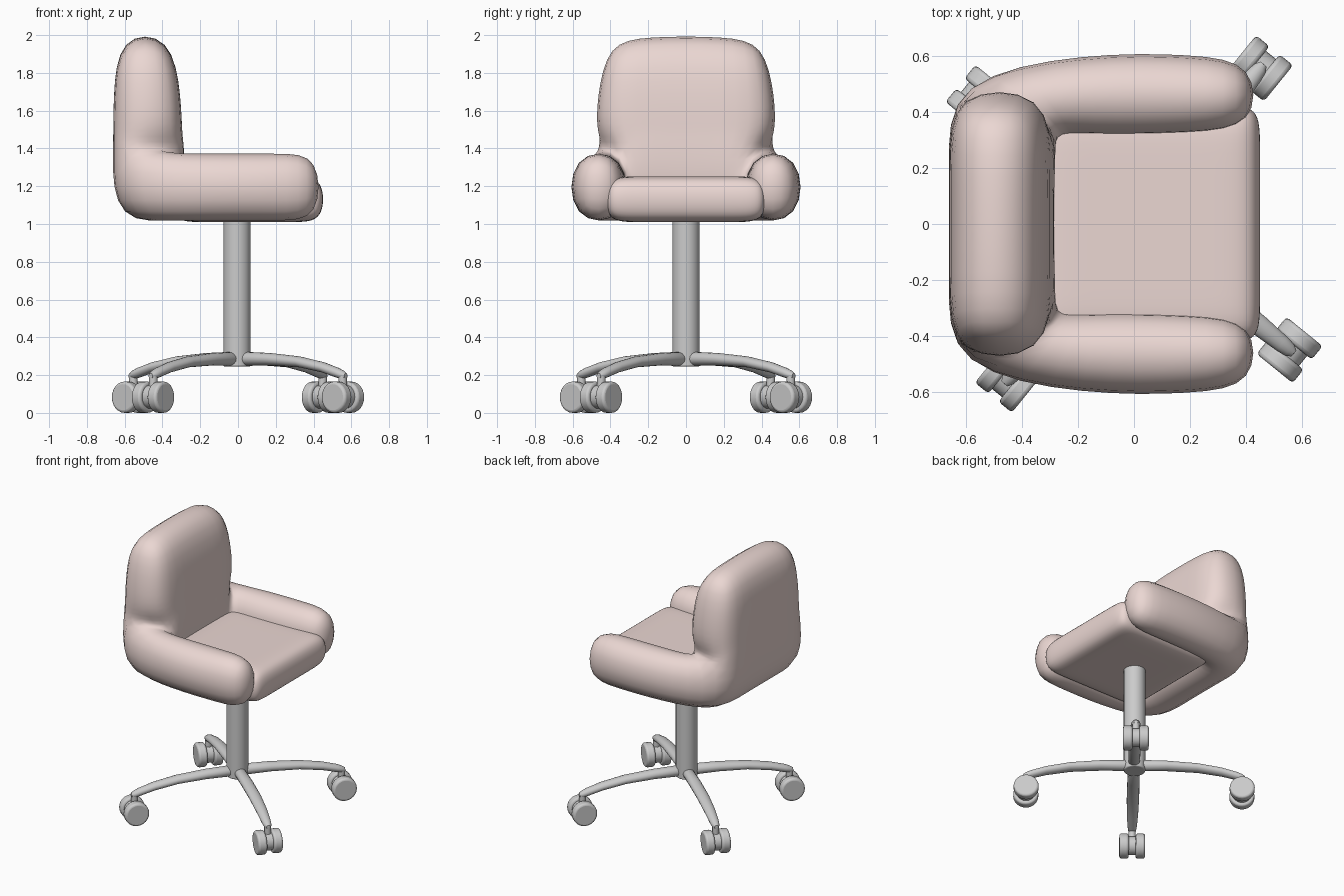
import bpy, bmesh, math
from mathutils import Matrix, Vector

if "Cube" in bpy.data.objects:
    bpy.data.objects.remove(bpy.data.objects["Cube"])

fabric = bpy.data.materials.new("upholstery")
fabric.diffuse_color = (0.83, 0.68, 0.65, 1)
fabric.use_nodes = True
fabric.node_tree.nodes["Principled BSDF"].inputs["Base Color"].default_value = fabric.diffuse_color


def finish(bm, name, subdiv=0, bevel=0, mat=None):
    bmesh.ops.recalc_face_normals(bm, faces=bm.faces)
    me = bpy.data.meshes.new(name)
    bm.to_mesh(me)
    bm.free()
    ob = bpy.data.objects.new(name, me)
    bpy.context.collection.objects.link(ob)
    if mat:
        me.materials.append(mat)
    if subdiv:
        m = ob.modifiers.new("smooth", 'SUBSURF')
        m.levels = m.render_levels = subdiv
    if bevel:
        m = ob.modifiers.new("round", 'BEVEL')
        m.width, m.segments, m.limit_method = bevel, 3, 'ANGLE'
    bpy.context.view_layer.objects.active = ob
    ob.select_set(True)
    if subdiv:
        bpy.ops.object.shade_smooth()
    else:
        bpy.ops.object.shade_smooth_by_angle(angle=math.radians(40))
    ob.select_set(False)
    return ob


def bridge(bm, a, b):
    n = len(a)
    for i in range(n):
        bm.faces.new((a[i], a[(i + 1) % n], b[(i + 1) % n], b[i]))


def cylinder(name, r, depth, matrix, bevel, sides=32):
    bm = bmesh.new()
    bmesh.ops.create_cone(bm, cap_ends=True, segments=sides, radius1=r, radius2=r,
                          depth=depth, matrix=matrix)
    return finish(bm, name, bevel=bevel)


# Shell: U-shaped arm roll, with the back pulled up from its middle
# half stations: outer x, y, inner bottom x, y, inner top x, y
half = [(.445, .585, .445, .335, .445, .335),
        (.21, .62, .21, .305, .21, .305),
        (-.17, .625, -.17, .30, -.17, .30),
        (-.67, .53, -.28, .29, -.27, .34),
        (-.66, .20, -.28, .16, -.285, .20)]
Z0, Z1 = 1.003, 1.388
bm = bmesh.new()
rings = []
stations = [(s, 1) for s in half] + [(s, -1) for s in reversed(half)]
for (ox, oy, bx, by, tx, ty), m in stations:
    pts = ((ox, oy * m, Z0), (ox, oy * m, Z1), (tx, ty * m, Z1), (bx, by * m, Z0))
    rings.append([bm.verts.new(p) for p in pts])
for k in range(len(rings) - 1):
    a, b = rings[k], rings[k + 1]
    for i in range(4):
        if i == 1 and 3 <= k <= 5:
            continue
        j = (i + 1) % 4
        bm.faces.new((a[i], a[j], b[j], b[i]))
bm.faces.new(rings[0])
bm.faces.new(rings[-1])

# back levels: z at middle, z at corner, outer x, inner x, corner y
levels = [(1.48, 1.48, -.66, -.297, .485), (1.66, 1.66, -.66, -.30, .485),
          (2.008, 1.97, -.635, -.35, .42)]
loop = [rings[k][1] for k in range(3, 7)] + [rings[k][2] for k in range(6, 2, -1)]
for zm, zc, xo, xi, yc in levels:
    cols = [(yc, zc), (.2, zm), (-.2, zm), (-yc, zc)]
    new = [bm.verts.new((xo, y, z)) for y, z in cols]
    new += [bm.verts.new((xi, y, z)) for y, z in reversed(cols)]
    bridge(bm, loop, new)
    loop = new
for i in range(3):
    bm.faces.new((loop[i], loop[i + 1], loop[6 - i], loop[7 - i]))
finish(bm, "back_and_arms", subdiv=2, mat=fabric)

# Seat cushion
bm = bmesh.new()
xs, ys = (-.37, -.2, .3, .457), (-.43, -.28, .28, .43)
grid = {(i, j, k): bm.verts.new((x, y, z)) for i, x in enumerate(xs)
        for j, y in enumerate(ys) for k, z in enumerate((1.01, 1.252))}
for i in range(3):
    for j in range(3):
        for k in range(2):
            bm.faces.new([grid[p] for p in ((i, j, k), (i + 1, j, k), (i + 1, j + 1, k), (i, j + 1, k))])
for i in range(3):
    for e in (0, 3):
        bm.faces.new([grid[p] for p in ((i, e, 0), (i + 1, e, 0), (i + 1, e, 1), (i, e, 1))])
        bm.faces.new([grid[p] for p in ((e, i, 0), (e, i + 1, 0), (e, i + 1, 1), (e, i, 1))])
finish(bm, "seat_cushion", subdiv=3, mat=fabric)

# Column
cylinder("column", .072, .80, Matrix.Translation((-.005, 0, .645)), .008)

# Four arched legs with twin-wheel casters
# leg sections: radius, height, half width, half thickness
leg = [(.025, .285, .018, .016), (.032, .286, .032, .03), (.05, .286, .038, .037),
       (.22, .284, .041, .033), (.42, .270, .041, .029), (.58, .241, .037, .028),
       (.68, .212, .031, .027), (.715, .201, .026, .023), (.735, .196, .014, .014)]
for n in range(4):
    rot = Matrix.Rotation(math.radians(51 + 90 * n), 4, 'Z')
    bm = bmesh.new()
    prev = None
    for r, z, w, h in leg:
        ring = []
        for s in range(16):
            a = math.tau * s / 16
            ring.append(bm.verts.new(rot @ Vector((r, w * math.cos(a), z + h * math.sin(a)))))
        if prev:
            bridge(bm, prev, ring)
        else:
            bm.faces.new(ring)
        prev = ring
    bm.faces.new(prev)
    finish(bm, f"leg_{n}")

    axle = Matrix.Rotation(math.pi / 2, 4, 'X')
    cylinder(f"caster_stem_{n}", .023, .11, rot @ Matrix.Translation((.713, 0, .15)), .004, 16)
    cylinder(f"caster_hub_{n}", .062, .07, rot @ Matrix.Translation((.715, 0, .085)) @ axle, .006, 24)
    for side in (-1, 1):
        place = rot @ Matrix.Translation((.715, side * .054, .083)) @ axle
        cylinder(f"caster_wheel_{n}_{'a' if side < 0 else 'b'}", .083, .062, place, .014, 24)
